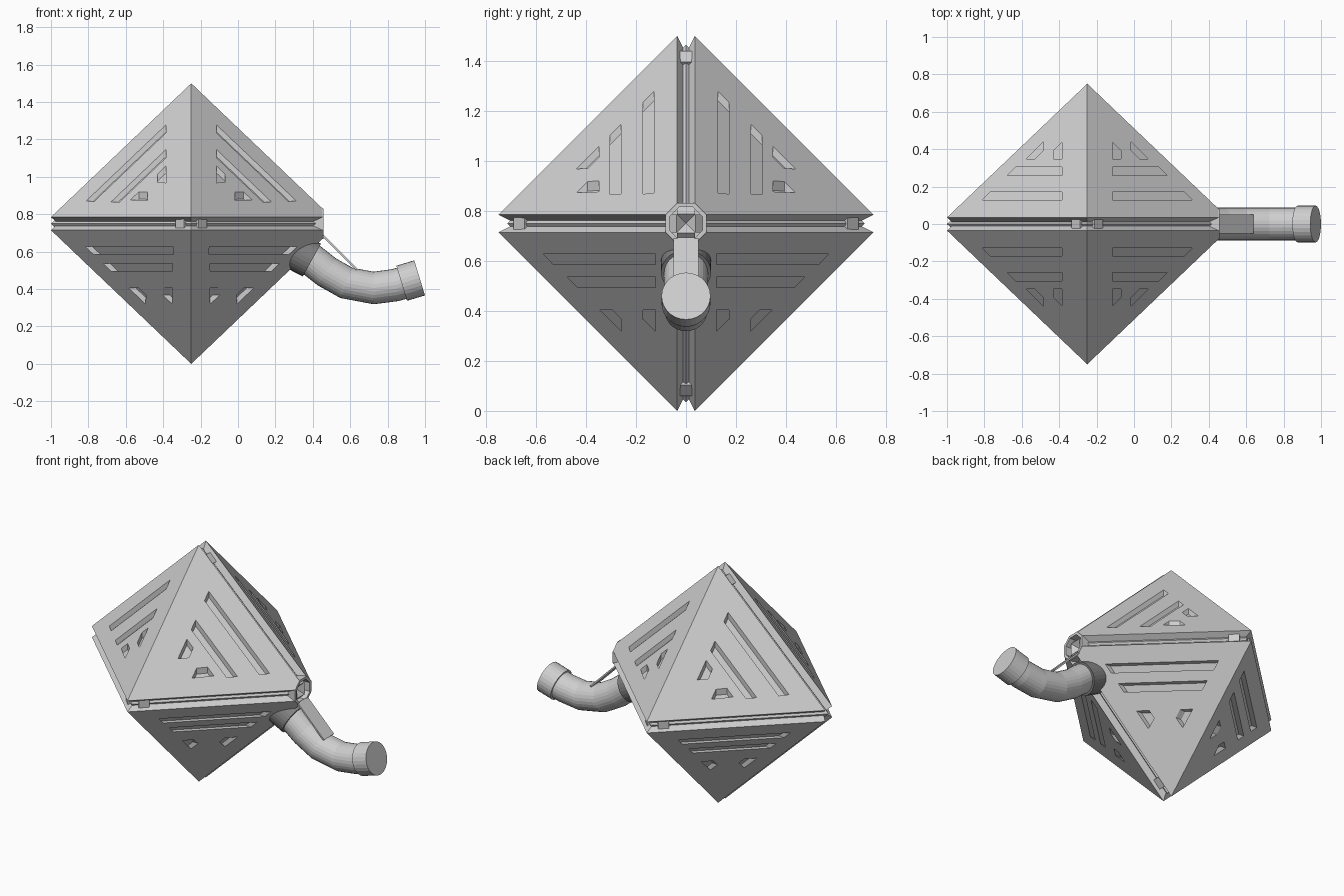
import bpy, bmesh, math
from mathutils import Matrix, Vector

if "Cube" in bpy.data.objects:
    bpy.data.objects.remove(bpy.data.objects["Cube"])

CX, CZ = -0.25, 0.75            # centre of the octahedral body
GAP, TIP, CUT = 0.035, 0.75, 0.703
SPAN = TIP - GAP


def material(name, v):
    m = bpy.data.materials.new(name)
    m.diffuse_color = (v, v, v, 1)
    m.use_nodes = True
    m.node_tree.nodes["Principled BSDF"].inputs["Base Color"].default_value = m.diffuse_color
    return m


GREY = material("light grey", 0.62)
DARK = material("dark grey", 0.22)


def finish(name, bm, mat=GREY):
    bmesh.ops.recalc_face_normals(bm, faces=bm.faces[:])
    me = bpy.data.meshes.new(name)
    bm.to_mesh(me)
    bm.free()
    me.materials.append(mat)
    ob = bpy.data.objects.new(name, me)
    bpy.context.collection.objects.link(ob)
    return ob


def hull(bm, pts):
    vs = [bm.verts.new((p[0] + CX, p[1], p[2] + CZ)) for p in pts]
    r = bmesh.ops.convex_hull(bm, input=vs)
    bmesh.ops.delete(bm, geom=list({v for v in r["geom_interior"] if isinstance(v, bmesh.types.BMVert)}),
                     context='VERTS')
    bmesh.ops.dissolve_limit(bm, angle_limit=0.01, verts=bm.verts[:], edges=bm.edges[:])


def prism(bm, a, b):
    """Solid between two matching loops given relative to the body centre."""
    off = Vector((CX, 0, CZ))
    va = [bm.verts.new(Vector(p) + off) for p in a]
    vb = [bm.verts.new(Vector(p) + off) for p in b]
    bm.faces.new(va)
    bm.faces.new(vb)
    n = len(va)
    for i in range(n):
        bm.faces.new((va[i], va[(i + 1) % n], vb[(i + 1) % n], vb[i]))


def cut(ob, cutter):
    m = ob.modifiers.new("cut", 'BOOLEAN')
    m.operation, m.solver, m.object = 'DIFFERENCE', 'EXACT', cutter
    dg = bpy.context.evaluated_depsgraph_get()
    me = bpy.data.meshes.new_from_object(ob.evaluated_get(dg))
    ob.modifiers.clear()
    ob.data = me


def octagon(x, a, b):
    return [(x, y, z) for y, z in ((a, b), (b, a), (b, -a), (a, -b),
                                   (-a, -b), (-b, -a), (-b, a), (-a, b))]


# Vent outlines: (u along the groove, v away from it)
UPPER = [
    [(.135, .128), (.562, .128), (.52, .171), (.135, .171)],
    [(.135, .26), (.428, .26), (.384, .304), (.135, .304)],
    [(.28, .348), (.325, .348), (.235, .438), (.235, .393)],
    [(.135, .348), (.18, .348), (.18, .393), (.135, .438)],
]
LOWER = [
    [(.122, .121), (.572, .121), (.53, .164), (.122, .164)],
    [(.122, .214), (.475, .214), (.432, .256), (.122, .256)],
    [(.295, .345), (.345, .345), (.258, .43), (.258, .382)],
    [(.122, .345), (.172, .345), (.172, .382), (.122, .43)],
]
DEPTH = 0.038

# Socket cutter for the open end on the right
bm = bmesh.new()
prism(bm, octagon(0.58, .032, .072), octagon(0.85, .032, .072))
socket = finish("socket_cutter", bm)
socket.hide_render = True

# Inner core, seen at the bottom of the grooves
bm = bmesh.new()
c = SPAN
hull(bm, [(-TIP, 0, 0), (0, c, 0), (0, -c, 0), (0, 0, c), (0, 0, -c),
          (CUT, .045, 0), (CUT, -.045, 0), (CUT, 0, .045), (CUT, 0, -.045)])
core = finish("inner_core", bm)
cut(core, socket)

# Four outer shell quarters with bevelled rims and recessed vents
for sy in (-1, 1):
    for sz in (-1, 1):
        pts = [(-TIP, GAP, GAP), (0, GAP, TIP), (0, TIP, GAP), (CUT, .08, GAP), (CUT, GAP, .08),
               (-.725, .012, .012), (0, .012, .703), (0, .703, .012),
               (CUT, .033, .012), (CUT, .012, .033)]
        bm = bmesh.new()
        hull(bm, [(x, y * sy, z * sz) for x, y, z in pts])
        shell = finish(("upper" if sz > 0 else "lower") + ("_front" if sy < 0 else "_back") + "_shell", bm)
        bm = bmesh.new()
        for sx in (-1, 1):
            for loop in (UPPER if sz > 0 else LOWER):
                ends = []
                for d in (-DEPTH, 0.1):
                    if sz > 0:      # cut straight down
                        ends.append([(u * sx, v * sy, GAP + SPAN * (1 - u / TIP) - (v - GAP) + d)
                                     for u, v in loop])
                    else:           # cut sideways
                        ends.append([(sx * (TIP * (1 - (u + v - 2 * GAP) / SPAN) + d), u * sy, -v)
                                     for u, v in loop])
                prism(bm, *ends)
        vents = finish("vent_cutter", bm)
        cut(shell, vents)
        cut(shell, socket)
        bpy.data.objects.remove(vents)
bpy.data.objects.remove(socket)

# Bridging blocks, two in the groove along each edge
bm = bmesh.new()
for plane in ('y', 'z'):
    for sx in (-1, 1):
        for s in (-1, 1):
            for t in (0.095, 0.905):
                along = Vector((-sx, 0, s)).normalized()
                out = Vector((sx, 0, s)).normalized()
                side = along.cross(out)
                pos = Vector((sx * TIP * (1 - t), 0, s * TIP * t)) - out * 0.045
                rot = Matrix((along, side, out)).transposed().to_4x4()
                m = Matrix.Translation(pos) @ rot @ Matrix.Diagonal((.064, 2 * GAP, .06, 1))
                if plane == 'z':
                    m = Matrix.Rotation(math.pi / 2, 4, 'X') @ m
                bmesh.ops.create_cube(bm, size=1, matrix=Matrix.Translation((CX, 0, CZ)) @ m)
finish("groove_blocks", bm)

# Octagonal ring around the socket
bm = bmesh.new()
loops = [[bm.verts.new((x + CX, y, z + CZ)) for x, y, z in octagon(*o)]
         for o in ((.60, .035, .081), (.707, .035, .081), (.707, .028, .065), (.60, .028, .065))]
for k in range(4):
    a, b = loops[k], loops[(k + 1) % 4]
    for i in range(8):
        j = (i + 1) % 8
        bm.faces.new((a[i], a[j], b[j], b[i]))
finish("socket_ring", bm)


def tube(name, path, mat=GREY, sides=28):
    """Round tube through (x, z, tilt in degrees, radius) stations."""
    bm = bmesh.new()
    rings = []
    for x, z, deg, r in path:
        a = math.radians(deg)
        ring = []
        for i in range(sides):
            t = 2 * math.pi * i / sides
            h = r * math.cos(t)
            ring.append(bm.verts.new((x - h * math.sin(a), r * math.sin(t), z + h * math.cos(a))))
        rings.append(ring)
    bm.faces.new(rings[0])
    bm.faces.new(rings[-1])
    for p, q in zip(rings, rings[1:]):
        for i in range(sides):
            j = (i + 1) % sides
            bm.faces.new((p[i], p[j], q[j], q[i]))
    return finish(name, bm, mat)


# Curved spout with its collar and end cap
tube("spout_collar", [(.25, .63, -29, .1), (.395, .555, -29, .1)], DARK)
R = 0.087
tube("spout", [(.33, .60, -34, R), (.395, .555, -36, R), (.475, .492, -34, R), (.58, .433, -22, R),
               (.725, .406, 0, R), (.84, .421, 12, R), (.90, .438, 17, R)])
tube("spout_cap", [(.875, .431, 17, .098), (.971, .46, 17, .098)])

# Flat stay from the ring to the spout
bm = bmesh.new()
p, q = Vector((.45, 0, .69)), Vector((.635, 0, .505))
m = (Matrix.Translation((p + q) / 2) @ Matrix.Rotation(math.radians(45), 4, 'Y')
     @ Matrix.Diagonal(((q - p).length, .1, .01, 1)))
bmesh.ops.create_cube(bm, size=1, matrix=m)
finish("spout_stay", bm)
